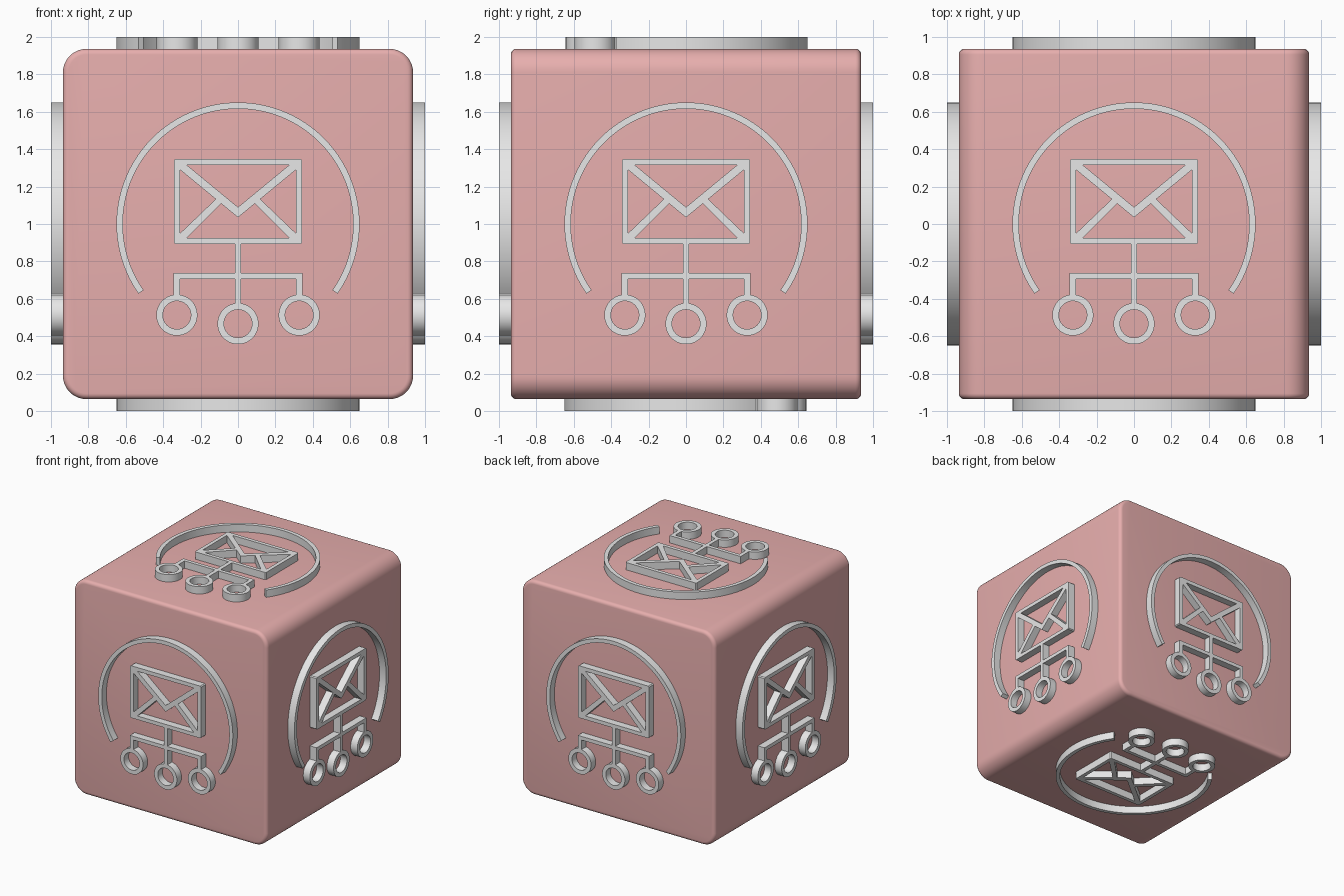
import bpy
import bmesh
from math import sin, cos, asin, radians, degrees
from mathutils import Matrix, Vector

HALF = 0.936        # half size of the cube body
ICON_TOP = 1.0      # height of the raised icons above the centre
CENTRE = Vector((0, 0, 1))

default = bpy.data.objects.get("Cube")
if default:
    bpy.data.objects.remove(default, do_unlink=True)


def material(name, rgb):
    mat = bpy.data.materials.new(name)
    mat.use_nodes = True
    mat.diffuse_color = (*rgb, 1)
    mat.node_tree.nodes["Principled BSDF"].inputs["Base Color"].default_value = (*rgb, 1)
    return mat


def add_object(name, mesh, matrix):
    obj = bpy.data.objects.new(name, mesh)
    bpy.context.collection.objects.link(obj)
    obj.matrix_world = matrix
    bpy.ops.object.select_all(action='DESELECT')
    obj.select_set(True)
    bpy.context.view_layer.objects.active = obj
    bpy.ops.object.shade_smooth_by_angle(angle=radians(35))
    return obj


def arc(centre, radius, start, end, steps):
    angles = [radians(start + (end - start) * i / steps) for i in range(steps + 1)]
    return [(centre[0] + radius * cos(a), centre[1] + radius * sin(a)) for a in angles]


def circle(centre, radius):
    return arc(centre, radius, 0, 360, 40)[:-1]


def mirrored(points):
    return [(-x, y) for x, y in reversed(points)]


def plate(name, outlines, mat):
    """Extrude flat outlines (inner outlines become holes) into a mesh."""
    curve = bpy.data.curves.new(name, 'CURVE')
    curve.dimensions = '2D'
    curve.fill_mode = 'BOTH'
    curve.extrude = (ICON_TOP - HALF + 0.01) / 2
    for points in outlines:
        spline = curve.splines.new('POLY')
        spline.points.add(len(points) - 1)
        for point, (x, y) in zip(spline.points, points):
            point.co = (x, y, 0, 1)
        spline.use_cyclic_u = True
    helper = bpy.data.objects.new(name, curve)
    bpy.context.collection.objects.link(helper)
    graph = bpy.context.evaluated_depsgraph_get()
    mesh = bpy.data.meshes.new_from_object(helper.evaluated_get(graph))
    bpy.data.objects.remove(helper, do_unlink=True)
    bm = bmesh.new()
    bm.from_mesh(mesh)
    bmesh.ops.remove_doubles(bm, verts=bm.verts, dist=0.0005)
    bmesh.ops.recalc_face_normals(bm, faces=bm.faces)
    bm.to_mesh(mesh)
    bm.free()
    mesh.materials.clear()
    mesh.materials.append(mat)
    return mesh


pink = material("dusty_pink", (0.8, 0.425, 0.42))
grey = material("light_grey", (0.8, 0.8, 0.8))

# Cube body: broad rounding on the edges along y, small rounding front and back
bm = bmesh.new()
bmesh.ops.create_cube(bm, size=2 * HALF)
long_edges = [e for e in bm.edges if abs(e.verts[0].co.y - e.verts[1].co.y) > HALF]
bmesh.ops.bevel(bm, geom=long_edges, offset=0.125, segments=10, profile=0.5, affect='EDGES')
rims = [e for e in bm.edges if abs(e.verts[0].co.y - e.verts[1].co.y) < 0.01]
bmesh.ops.bevel(bm, geom=rims, offset=0.03, segments=5, profile=0.5, affect='EDGES')
bmesh.ops.recalc_face_normals(bm, faces=bm.faces)
body = bpy.data.meshes.new("cube_body")
bm.to_mesh(body)
bm.free()
body.materials.append(pink)
add_object("cube_body", body, Matrix.Translation(CENTRE))

# Open ring outline
ring = arc((0, 0), 0.65, -35, 215, 90) + arc((0, 0), 0.616, 215, -35, 90)

# Envelope with branching connector: right half of the outer outline, bottom to top
R, HOLE, W = 0.11, 0.075, 0.017
EX, TOP, BOTTOM, CUT = 0.343, 0.348, -0.107, 0.008
mid, side = (0, -0.533), (0.327, -0.487)
gap = degrees(asin(W / R))
half = arc(mid, R, -90, 90 - gap, 20)
half += [(W, -0.295), (side[0] - W, -0.295)]
half += arc(side, R, 90 + gap, 450 - gap, 40)
half += [(side[0] + W, -0.263), (W, -0.263), (W, BOTTOM)]
half += [(EX - CUT, BOTTOM), (EX, BOTTOM + CUT), (EX, TOP - CUT), (EX - CUT, TOP)]
outer = half + mirrored(half)[:-1]

# Holes: envelope windows and node rings
flap = [(-0.273, 0.315), (0, 0.09), (0.273, 0.315)]
pocket = [(0.31, 0.29), (0.119, 0.133), (0.31, -0.05)]
base = [(0.273, -0.075), (0.09, 0.109), (0, 0.035)]
holes = [flap, pocket, mirrored(pocket), base + mirrored(base)[1:],
         circle(mid, HOLE), circle(side, HOLE), circle((-side[0], side[1]), HOLE)]

ring_mesh = plate("open_ring", [ring], grey)
mail_mesh = plate("envelope_network", [outer] + holes, grey)

# One raised icon on each face: outward normal and icon up direction
FACES = {
    "front": ((0, -1, 0), (0, 0, 1)),
    "back": ((0, 1, 0), (0, 0, 1)),
    "left": ((1, 0, 0), (0, 0, 1)),
    "right": ((-1, 0, 0), (0, 0, 1)),
    "top": ((0, 0, 1), (0, 1, 0)),
    "bottom": ((0, 0, -1), (0, -1, 0)),
}
for face, (normal, up) in FACES.items():
    n, v = Vector(normal), Vector(up)
    turn = Matrix((v.cross(n), v, n)).transposed().to_4x4()
    place = Matrix.Translation(CENTRE + n * (ICON_TOP + HALF - 0.01) / 2) @ turn
    add_object(face + "_open_ring", ring_mesh, place)
    add_object(face + "_envelope_network", mail_mesh, place)
